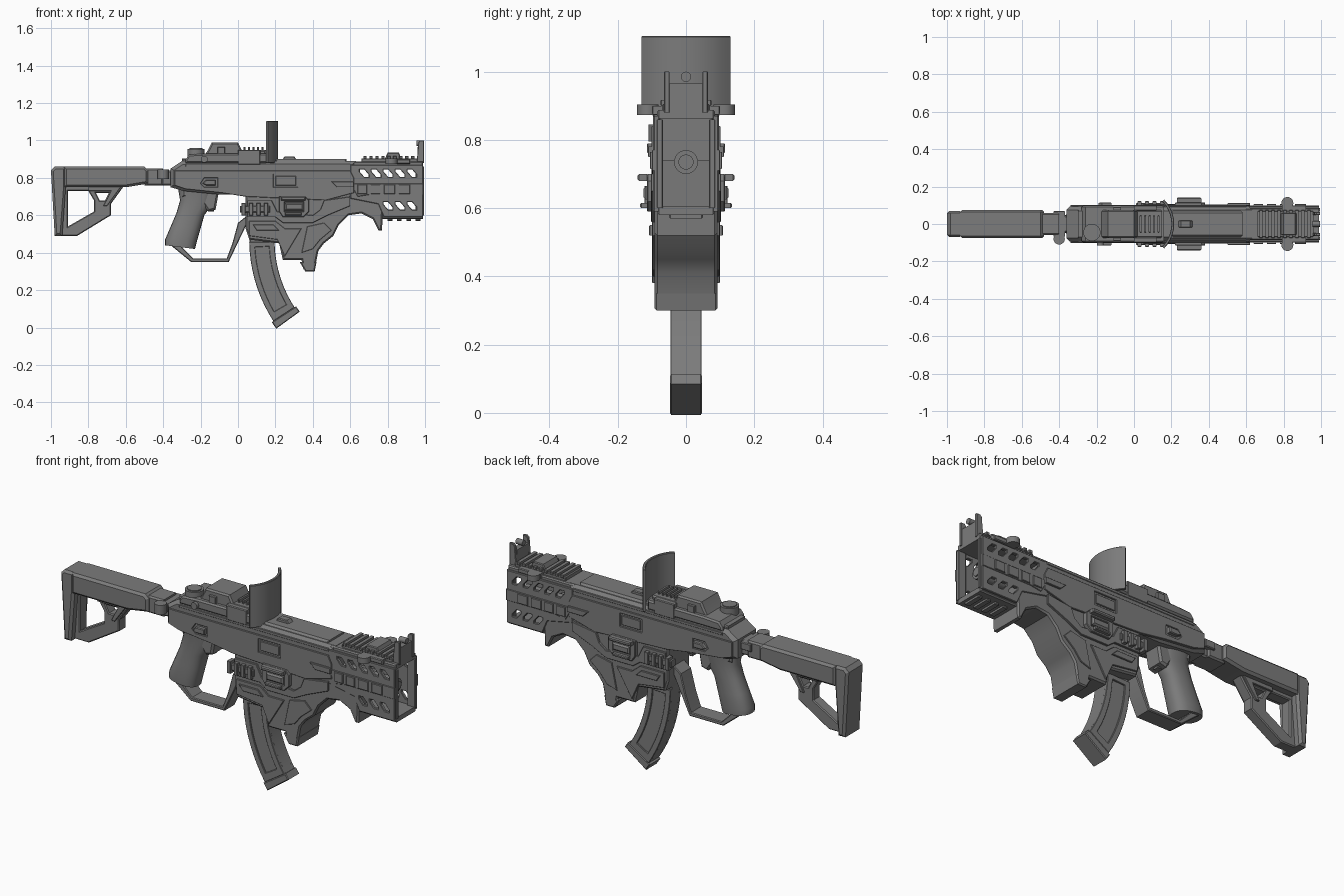
import bpy, bmesh, math
from mathutils import Matrix, Vector

cube = bpy.data.objects.get("Cube")
if cube:
    bpy.data.objects.remove(cube)

GREY = (.2, .2, .2, 1)
metal = bpy.data.materials.new("gunmetal_grey")
metal.use_nodes = True
metal.diffuse_color = GREY
metal.node_tree.nodes["Principled BSDF"].inputs["Base Color"].default_value = GREY
parts = []


def add(name, mesh):
    mesh.materials.clear()
    mesh.materials.append(metal)
    ob = bpy.data.objects.new(name, mesh)
    bpy.context.scene.collection.objects.link(ob)
    parts.append(ob)
    return ob


def plate(name, outline, near, far, bevel=.004, holes=(), upright=True, rounds=0):
    """Extrude an x-z outline from y=near to y=far (or an x-y outline in z)."""
    curve = bpy.data.curves.new(name + "_outline", "CURVE")
    curve.dimensions, curve.fill_mode = "2D", "BOTH"
    curve.extrude = abs(far - near) / 2 - bevel
    curve.bevel_depth, curve.offset, curve.bevel_resolution = bevel, -bevel, rounds
    for loop in (outline, *holes):
        spline = curve.splines.new("POLY")
        spline.points.add(len(loop) - 1)
        spline.use_cyclic_u = True
        for point, (u, v) in zip(spline.points, loop):
            point.co = (u, v, 0, 1)
    temp = bpy.data.objects.new(name + "_temp", curve)
    bpy.context.scene.collection.objects.link(temp)
    graph = bpy.context.evaluated_depsgraph_get()
    mesh = bpy.data.meshes.new_from_object(temp.evaluated_get(graph))
    bpy.data.objects.remove(temp)
    bpy.data.curves.remove(curve)
    middle = (near + far) / 2
    if upright:
        mesh.transform(Matrix.Translation((0, middle, 0)) @ Matrix.Rotation(math.pi / 2, 4, "X"))
    else:
        mesh.transform(Matrix.Translation((0, 0, middle)))
    bm = bmesh.new()
    bm.from_mesh(mesh)
    bmesh.ops.remove_doubles(bm, verts=bm.verts, dist=1e-5)
    bmesh.ops.recalc_face_normals(bm, faces=bm.faces)
    bm.to_mesh(mesh)
    bm.free()
    return add(name, mesh)


def solid(name, outline, half, bevel=.004, **options):
    return plate(name, outline, -half, half, bevel, **options)


def pair(name, outline, near, far, bevel=.002, **options):
    plate("right_" + name, outline, -far, -near, bevel, **options)
    plate("left_" + name, outline, near, far, bevel, **options)


def rect(left, right, low, high):
    return [(left, low), (right, low), (right, high), (left, high)]


def moved(shape, dx, dz):
    return [(x + dx, z + dz) for x, z in shape]


def cylinder(name, centre, radius, length, axis, sides=24):
    bm = bmesh.new()
    bmesh.ops.create_cone(bm, cap_ends=True, segments=sides, radius1=radius, radius2=radius, depth=length)
    turn = Vector((0, 0, 1)).rotation_difference(Vector(axis)).to_matrix().to_4x4()
    bm.transform(Matrix.Translation(centre) @ turn)
    mesh = bpy.data.meshes.new(name)
    bm.to_mesh(mesh)
    bm.free()
    return add(name, mesh)


def loft(name, sections, sides=20):
    """Skin rounded sections given as back point, front point and half width."""
    bm = bmesh.new()
    rings = []
    for back, front, half in sections:
        a, b = Vector((back[0], 0, back[1])), Vector((front[0], 0, front[1]))
        ring = []
        for i in range(sides):
            c, s = math.cos(math.tau * i / sides), math.sin(math.tau * i / sides)
            spot = (a + b) / 2 + (b - a) / 2 * math.copysign(abs(c) ** .8, c)
            spot.y = half * math.copysign(abs(s) ** .8, s)
            ring.append(bm.verts.new(spot))
        rings.append(ring)
    for one, two in zip(rings, rings[1:]):
        for i in range(sides):
            j = (i + 1) % sides
            bm.faces.new((one[i], one[j], two[j], two[i]))
    bm.faces.new(rings[0])
    bm.faces.new(rings[-1])
    bmesh.ops.recalc_face_normals(bm, faces=bm.faces)
    mesh = bpy.data.meshes.new(name)
    bm.to_mesh(mesh)
    bm.free()
    return add(name, mesh)


# Shoulder stock: beam, butt pad and skeleton brace
solid("stock_beam", [(-.93, .86), (-.5, .86), (-.48, .84), (-.48, .77), (-.6, .75), (-.93, .75)], .076, .012)
solid("butt_pad", [(-1, .84), (-.98, .86), (-.92, .86), (-.92, .76), (-.94, .49), (-.98, .49)], .07, .012)
solid("stock_brace", [(-.95, .77), (-.6, .77), (-.68, .66), (-.68, .6), (-.86, .49), (-.95, .49)], .03, .005,
      holes=[[(-.91, .73), (-.8, .73), (-.77, .68), (-.77, .62), (-.91, .54)],
             [(-.76, .72), (-.69, .72), (-.71, .68), (-.74, .68)]])
pair("brace_rib", [(-.8, .76), (-.62, .76), (-.7, .65), (-.72, .65), (-.68, .73), (-.8, .73)], .028, .04)
solid("stock_tube", rect(-.5, -.4, .76, .85), .058, .008)
solid("stock_neck", rect(-.42, -.34, .76, .84), .045, .008)
cylinder("hinge_post", (-.4, -.08, .82), .03, .05, (0, 0, 1))
solid("hinge_arm", rect(-.43, -.37, .8, .84), .07)

# Upper receiver with stepped side panels and top rail
solid("upper_receiver", [(-.36, .85), (-.3, .89), (.63, .89), (.63, .7), (.05, .71), (-.09, .71),
                         (-.29, .73), (-.36, .75)], .094, .018)
pair("receiver_panel", [(-.34, .84), (.6, .84), (.62, .8), (.62, .72), (.47, .68), (.04, .7), (-.09, .72),
                        (-.28, .74), (-.34, .76)], .085, .101,
     holes=[rect(.19, .32, .75, .82), [(-.2, .77), (-.18, .8), (-.11, .8), (-.11, .75), (-.18, .75)]])
pair("port_cover", rect(.2, .31, .76, .81), .09, .1)
pair("selector", [(-.19, .77), (-.17, .79), (-.12, .79), (-.12, .76), (-.17, .76)], .09, .115, .004)
pair("top_edge_strip", rect(-.28, .6, .86, .875), .085, .097)
solid("top_rail", rect(-.3, .2, .87, .905), .075, .006)
solid("forward_top_cover", rect(.2, .58, .87, .9), .07, .01)
solid("rear_rail_bump", [(.23, .89), (.25, .915), (.3, .915), (.32, .89)], .02)

# Lower receiver, hooked foregrip and magazine well
solid("lower_receiver", [(.04, .72), (.04, .53), (.06, .47), (.22, .45), (.24, .36), (.34, .36), (.35, .31),
                         (.41, .31), (.43, .41), (.46, .45), (.51, .49), (.54, .55), (.59, .6), (.66, .61),
                         (.72, .58), (.75, .52), (.77, .52), (.78, .74), (.04, .74)], .092, .008)
pair("lower_plate", [(.05, .59), (.2, .59), (.24, .56), (.4, .56), (.48, .6), (.6, .65), (.6, .7), (.46, .68),
                     (.44, .63), (.4, .6), (.21, .62), (.18, .68), (.05, .68)], .085, .103)
pair("well_plate", [(.06, .57), (.2, .57), (.25, .53), (.34, .53), (.25, .38), (.21, .47), (.06, .49)], .085, .1)
pair("well_rib", [(.08, .55), (.19, .55), (.22, .52), (.1, .52)], .095, .108)
pair("grip_plate", [(.37, .54), (.46, .56), (.5, .52), (.44, .47), (.4, .42), (.34, .4)], .085, .098)
solid("foregrip_foot", [(.33, .35), (.36, .3), (.41, .3), (.42, .35)], .092, .006)

# Ejection ports with guard brackets, and bolt catch studs
pair("port_frame", [(.22, .7), (.36, .7), (.38, .68), (.38, .62), (.35, .59), (.24, .59), (.22, .62)],
     .09, .115, .003, holes=[rect(.25, .35, .62, .67)])
pair("port_bolt", rect(.25, .35, .625, .665), .09, .125, .008)
pair("port_top_bar", rect(.23, .36, .68, .7), .11, .142, .005)
pair("port_low_bar", rect(.25, .34, .6, .615), .11, .135, .004)
pair("catch_bar", rect(.01, .17, .615, .65), .07, .112, .004)
for i in range(4):
    pair("catch_rib", moved(rect(0, .02, .6, .665), .02 + i * .04, 0), .08, .122)
pair("side_fin", [(.5, .78), (.62, .78), (.62, .75), (.53, .75)], .095, .112)

# Pistol grip, trigger and guard
loft("pistol_grip", [((-.32, .74), (-.12, .74), .06), ((-.31, .68), (-.13, .67), .055),
                     ((-.33, .61), (-.18, .6), .055), ((-.36, .54), (-.2, .53), .058),
                     ((-.39, .47), (-.22, .46), .062), ((-.39, .44), (-.23, .42), .06)])
solid("grip_shoulder", [(-.3, .74), (-.1, .74), (-.12, .63), (-.16, .62), (-.2, .68), (-.3, .7)], .05, .01)
solid("trigger", [(-.16, .72), (-.12, .72), (-.12, .66), (-.13, .62), (-.16, .62), (-.15, .66)], .018)
solid("trigger_guard", [(-.36, .44), (-.25, .35), (-.05, .35), (.05, .56), (.05, .6), (0, .56), (-.03, .45),
                        (-.06, .37), (-.24, .37), (-.31, .44)], .045)

# Curved magazine with raised spines and a foot
def arc_band(inset, start, end, steps=9):
    """Band between two arcs about a centre ahead of the magazine."""
    angles = [math.radians(start + (end - start) * i / steps) for i in range(steps + 1)]
    outer = [(.86 - (.8 - inset) * math.cos(a), .47 - (.8 - inset) * math.sin(a)) for a in angles]
    inner = [(.86 - (.665 + inset) * math.cos(a), .47 - (.665 + inset) * math.sin(a)) for a in angles]
    return outer + inner[::-1]


solid("magazine", arc_band(0, -3, 35), .038, .006)
pair("magazine_spine", arc_band(0, 1, 33), .03, .046, holes=[arc_band(.03, 3, 30)])
solid("magazine_foot", arc_band(-.01, 33, 36, 2), .047, .004)

# Hollow handguard with slanted vents
vent = [(-.024, .02), (0, .02), (.024, -.008), (.024, -.02), (0, -.02), (-.024, .008)]
vents = [moved(vent, .675 + i * .064, .825) for i in range(5)]
vents += [moved(vent, .803 + i * .064, .65) for i in range(3)]
pair("handguard_side", [(.6, .87), (.99, .87), (.99, .59), (.78, .59), (.75, .66), (.6, .69)], .078, .096,
     .003, holes=vents)
solid("handguard_top", rect(.6, .99, .862, .888), .085, .006)
solid("handguard_floor", rect(.77, .99, .58, .605), .085, .006)
pair("handguard_band", [(.6, .77), (.99, .77), (.99, .71), (.7, .71), (.64, .7)], .09, .1)
for left, right in ((.64, .69), (.71, .76), (.78, .84), (.86, .92)):
    pair("band_rib", rect(left, right, .715, .765), .09, .106)
pair("muzzle_corner", rect(.95, .995, .6, .86), .068, .085)
cylinder("barrel", (.77, 0, .735), .035, .34, (1, 0, 0))
cylinder("muzzle_bore", (.942, 0, .735), .022, .01, (1, 0, 0))
for i in range(4):
    solid("lower_rail_tooth", moved(rect(0, .025, .57, .59), .8 + i * .05, 0), .05)

# Front rail, screws and front sight
solid("front_rail", rect(.66, .96, .88, .905), .07)
for i in range(9):
    solid("rail_tooth", moved(rect(0, .018, .9, .917), .67 + i * .032, 0), .075, .003)
solid("rail_mount", [(.78, .89), (.8, .935), (.86, .935), (.88, .89)], .06)
for side in (-1, 1):
    cylinder("mount_screw", (.82, side * .112, .888), .032, .03, (0, 0, 1))
solid("mount_bar", rect(.79, .92, .875, .9), .1)
solid("front_sight_plate", rect(.96, .99, .88, .965), .055)
pair("front_sight_post", [(.955, .88), (.965, .99), (.975, 1), (.995, 1), (.995, .88)], .048, .064)
cylinder("front_sight_bead", (.975, 0, .985), .015, .04, (1, 0, 0), 16)

# Optic: body, dial, bridge and curved screen
solid("optic_base", [(-.28, .9), (-.26, .925), (-.17, .93), (0, .93), (.16, .93), (.16, .88), (-.28, .88)], .098, .008)
solid("optic_body", [(-.18, .92), (-.16, .95), (-.14, .99), (0, .99), (.02, .95), (.15, .95), (.15, .9), (-.18, .9)],
      .075, .008)
pair("optic_window", rect(0, .12, .87, .95), .07, .1, .004)
pair("optic_button", rect(-.11, -.07, .91, .965), .07, .09)
for i in range(5):
    solid("optic_fin", moved(rect(0, .01, .94, .965), .03 + i * .024, 0), .045, .002)
cylinder("optic_dial", (-.225, -.045, .93), .046, .05, (0, 0, 1))
cylinder("dial_cap", (-.225, -.045, .95), .035, .02, (0, 0, 1))
cylinder("optic_knob", (-.18, -.1, .9), .018, .03, (0, 1, 0))
turns = [math.radians(a) for a in range(-45, 46, 9)]
screen = [(.03 + r * math.cos(a), r * math.sin(a)) for r, seq in ((.185, turns), (.17, turns[::-1])) for a in seq]
plate("optic_screen", screen, .93, 1.105, .003, upright=False)
plate("screen_foot", screen, .88, .95, .001, upright=False)

# Smooth the round parts while keeping sharp edges
bpy.ops.object.select_all(action="DESELECT")
for ob in parts:
    ob.select_set(True)
bpy.context.view_layer.objects.active = parts[0]
bpy.ops.object.shade_smooth_by_angle(angle=math.radians(30))
